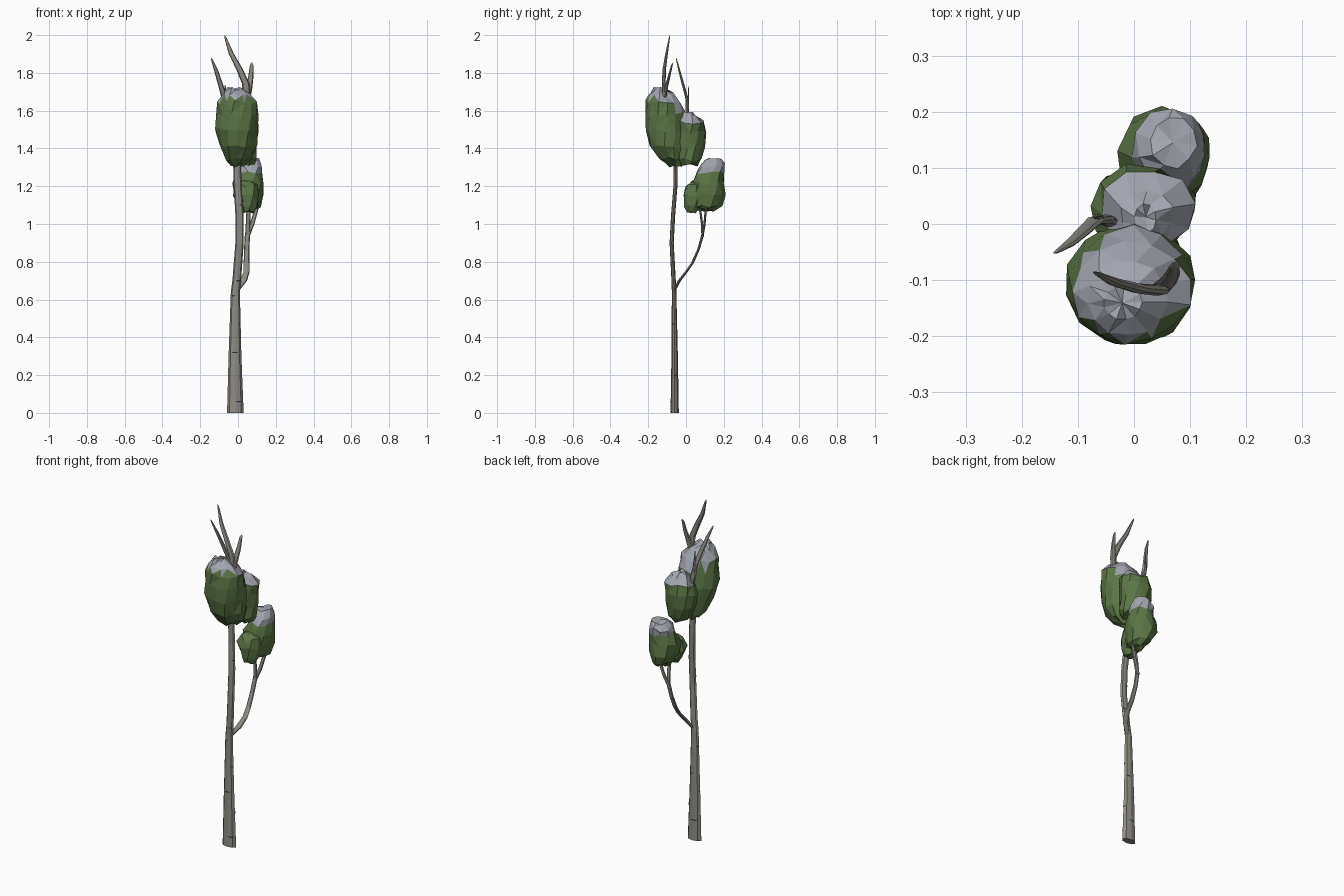
import bpy, bmesh, math, random

random.seed(7)


def material(name, rgb):
    m = bpy.data.materials.new(name)
    m.diffuse_color = (*rgb, 1)
    return m


BARK = material("bark", (0.27, 0.26, 0.225))
MARK = material("bark_mark", (0.03, 0.03, 0.025))
LEAF = material("leaf", (0.105, 0.18, 0.06))
SNOW = material("snow", (0.36, 0.38, 0.43))


def finish(name, bm, mats):
    me = bpy.data.meshes.new(name)
    bm.to_mesh(me)
    bm.free()
    for m in mats:
        me.materials.append(m)
    ob = bpy.data.objects.new(name, me)
    bpy.context.collection.objects.link(ob)
    return ob


def loft(rings, sides, jitter=0.0, zjit=0.0, twist=0.0):
    """Skin of horizontal ellipses (x, y, z, rx, ry) with flat end caps."""
    bm = bmesh.new()
    rows = []
    for i, (x, y, z, rx, ry) in enumerate(rings):
        row = []
        for j in range(sides):
            a = 2 * math.pi * (j + twist * i) / sides
            k = 1 + random.uniform(-jitter, jitter)
            row.append(bm.verts.new((x + rx * k * math.cos(a), y + ry * k * math.sin(a),
                                     max(0, z + random.uniform(-zjit, zjit)))))
        rows.append(row)
    for lo, hi in zip(rows, rows[1:]):
        for j in range(sides):
            n = (j + 1) % sides
            bm.faces.new((lo[j], lo[n], hi[n], hi[j]))
    bm.faces.new(rows[0][::-1])
    bm.faces.new(rows[-1])
    return bm


def branch(name, pts, sides=8):
    # wood is about half as deep as it is wide
    bm = loft([(x, y, z, r, r * 0.5) for x, y, z, r in pts], sides)
    return finish(name, bm, [BARK])


def foliage(name, spans, snow_z, slope=0.0, y0=0.0, sides=11, jitter=0.07):
    # spans: z, xmin, xmax, ymin, ymax
    rings = [((a + b) / 2, (c + d) / 2, z, (b - a) / 2, (d - c) / 2)
             for z, a, b, c, d in spans]
    bm = loft(rings, sides, jitter, 0.012, 0.3)
    caps = [f for f in bm.faces if len(f.verts) == sides]
    bmesh.ops.poke(bm, faces=caps)
    quads = [f for f in bm.faces if len(f.verts) == 4 and random.random() < 0.6]
    bmesh.ops.triangulate(bm, faces=quads)
    bm.normal_update()
    for f in bm.faces:
        c = f.calc_center_median()
        if c.z > snow_z + slope * (c.y - y0):
            f.material_index = 1
    return finish(name, bm, [LEAF, SNOW])


# trunk
TRUNK = [(-0.014, -0.06, 0, 0.044), (-0.016, -0.06, 0.3, 0.034), (-0.014, -0.063, 0.64, 0.024),
         (-0.006, -0.066, 0.71, 0.023), (0.008, -0.076, 0.9, 0.022), (0.008, -0.068, 1.05, 0.022),
         (-0.002, -0.056, 1.2, 0.021), (-0.005, -0.055, 1.33, 0.021), (0.015, -0.09, 1.55, 0.022),
         (0.045, -0.115, 1.68, 0.022)]
branch("trunk", TRUNK)

# lower side limb with a fork
branch("side_limb", [(-0.005, -0.06, 0.65, 0.014), (0.03, -0.035, 0.7, 0.018), (0.045, 0.0, 0.745, 0.016),
                     (0.045, 0.035, 0.795, 0.015), (0.046, 0.068, 0.87, 0.014),
                     (0.05, 0.087, 0.94, 0.014), (0.075, 0.098, 1.0, 0.012),
                     (0.098, 0.105, 1.08, 0.011), (0.1, 0.11, 1.16, 0.009)])
branch("side_limb_fork", [(0.05, 0.088, 0.93, 0.013), (0.053, 0.085, 1.0, 0.012),
                          (0.056, 0.074, 1.08, 0.011), (0.056, 0.07, 1.15, 0.009)])

# bare branches above the crown
branch("crown_branch_left", [(0.045, -0.115, 1.66, 0.022), (0.042, -0.118, 1.74, 0.02),
                             (0.008, -0.115, 1.82, 0.018), (-0.035, -0.103, 1.9, 0.014),
                             (-0.066, -0.088, 1.985, 0.006), (-0.072, -0.085, 2.0, 0.001)])
branch("crown_branch_right", [(0.045, -0.115, 1.66, 0.02), (0.058, -0.105, 1.72, 0.018),
                              (0.068, -0.09, 1.78, 0.014), (0.072, -0.075, 1.84, 0.009),
                              (0.073, -0.068, 1.855, 0.002)])
branch("rear_branch", [(-0.005, -0.05, 1.33, 0.014), (-0.02, -0.01, 1.45, 0.014), (-0.05, 0.008, 1.57, 0.018),
                       (-0.07, 0.006, 1.66, 0.016), (-0.09, -0.013, 1.73, 0.014),
                       (-0.115, -0.035, 1.81, 0.011), (-0.138, -0.05, 1.87, 0.005),
                       (-0.143, -0.052, 1.88, 0.001)])
branch("rear_twig", [(-0.06, 0.01, 1.6, 0.013), (-0.066, 0.013, 1.67, 0.009), (-0.068, 0.013, 1.735, 0.002)], 6)

# snow-capped foliage clumps
foliage("crown_foliage", [(1.31, -0.04, 0.03, -0.09, -0.02), (1.345, -0.065, 0.07, -0.14, 0.0),
                          (1.41, -0.095, 0.1, -0.195, 0.005), (1.5, -0.12, 0.107, -0.215, 0.005),
                          (1.58, -0.115, 0.107, -0.215, -0.005), (1.645, -0.107, 0.1, -0.213, -0.03),
                          (1.69, -0.085, 0.06, -0.2, -0.065), (1.715, -0.055, 0.015, -0.17, -0.11)],
        1.635, -0.4, -0.11, 13, 0.045)
foliage("rear_foliage", [(1.315, 0.0, 0.085, -0.02, 0.06), (1.345, -0.045, 0.1, -0.04, 0.08),
                         (1.41, -0.08, 0.105, -0.05, 0.1), (1.49, -0.085, 0.108, -0.05, 0.105),
                         (1.54, -0.06, 0.105, -0.045, 0.098), (1.575, -0.025, 0.07, -0.03, 0.06),
                         (1.588, 0.0, 0.04, -0.015, 0.035)],
        1.53, sides=10, jitter=0.08)
foliage("side_foliage", [(1.075, 0.04, 0.1, 0.06, 0.15), (1.1, 0.005, 0.12, 0.045, 0.19),
                         (1.16, -0.025, 0.135, 0.035, 0.205), (1.22, -0.03, 0.138, 0.04, 0.21),
                         (1.275, -0.005, 0.13, 0.055, 0.2), (1.31, 0.005, 0.132, 0.07, 0.21),
                         (1.34, 0.03, 0.11, 0.1, 0.19)],
        1.275, sides=10, jitter=0.1)
foliage("side_foliage_lobe", [(1.065, 0.03, 0.085, 0.0, 0.06), (1.1, 0.0, 0.11, -0.01, 0.09),
                              (1.16, -0.025, 0.12, -0.012, 0.1), (1.205, -0.01, 0.1, 0.0, 0.1),
                              (1.23, 0.02, 0.07, 0.03, 0.08)],
        2, sides=8, jitter=0.12)

# dark bark scars: short curved strips hugging the trunk
bm = bmesh.new()
for z, ang in [(0.06, 300), (0.12, 100), (0.2, 10), (0.28, 200), (0.32, 270), (0.39, 60), (0.47, 330),
               (0.55, 150), (0.62, 240), (0.7, 290), (0.8, 40), (0.95, 180), (1.1, 310)]:
    k = max(i for i, p in enumerate(TRUNK) if p[2] <= z)
    t = (z - TRUNK[k][2]) / (TRUNK[k + 1][2] - TRUNK[k][2])
    x, y, _, r = [a + (b - a) * t for a, b in zip(TRUNK[k], TRUNK[k + 1])]
    rows = []
    for s in range(5):
        a = math.radians(ang - 30 + 15 * s)
        h = (0.001, 0.003, 0.004, 0.003, 0.001)[s]
        px, py = x + (r * 1.01) * math.cos(a), y + (r * 0.505) * math.sin(a)
        rows.append((bm.verts.new((px, py, z - h)), bm.verts.new((px, py, z + h))))
    for p, q in zip(rows, rows[1:]):
        bm.faces.new((p[0], q[0], q[1], p[1]))
finish("bark_scars", bm, [MARK])
